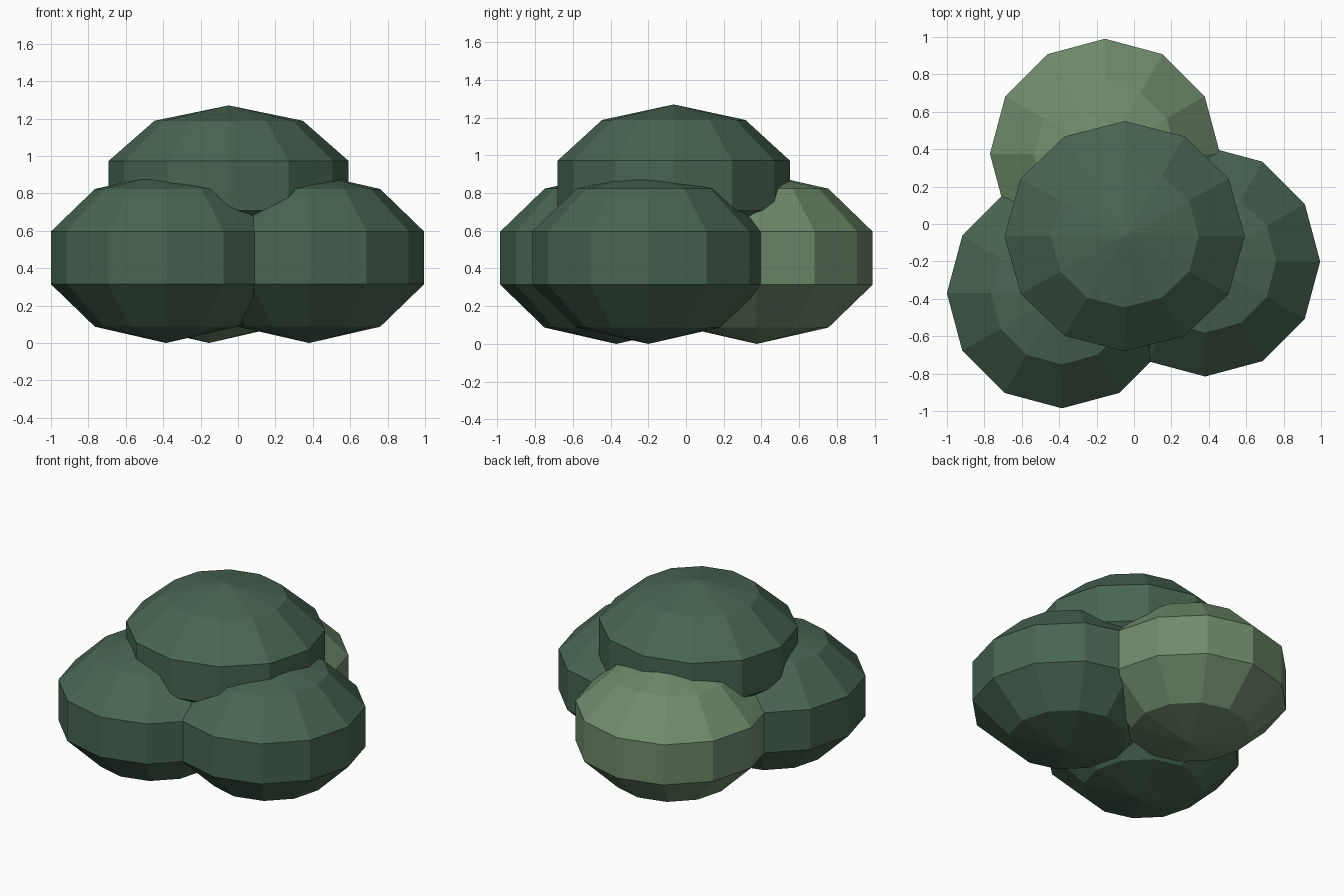
import bpy

# Remove the default cube
cube = bpy.data.objects.get("Cube")
if cube:
    bpy.data.objects.remove(cube, do_unlink=True)


def make_material(name, rgb):
    mat = bpy.data.materials.new(name)
    mat.use_nodes = True
    color = (*rgb, 1.0)
    mat.diffuse_color = color
    mat.node_tree.nodes["Principled BSDF"].inputs["Base Color"].default_value = color
    return mat


def add_lobe(name, center, radii, mat):
    """Faceted ball of foliage, squashed by its three radii."""
    bpy.ops.mesh.primitive_uv_sphere_add(segments=12, ring_count=5, radius=1)
    lobe = bpy.context.object
    lobe.name = lobe.data.name = name
    lobe.location = center
    lobe.scale = radii
    bpy.ops.object.transform_apply(location=True, rotation=False, scale=True)
    bpy.ops.object.shade_flat()
    lobe.data.materials.append(mat)
    return lobe


dark_green = make_material("dark green", (0.065, 0.13, 0.085))
light_green = make_material("light green", (0.16, 0.26, 0.15))

# Three lower foliage lobes of the same size
LOBE = (0.647, 0.647, 0.455)
BASE = LOBE[2]
add_lobe("left_foliage", (0.38, -0.2, BASE), LOBE, dark_green)
add_lobe("right_foliage", (-0.385, -0.37, BASE), LOBE, dark_green)
add_lobe("back_foliage", (-0.155, 0.375, BASE), LOBE, light_green)

# Crown lobe resting on top
add_lobe("top_foliage", (-0.05, -0.065, 0.84), (0.675, 0.647, 0.43), dark_green)
